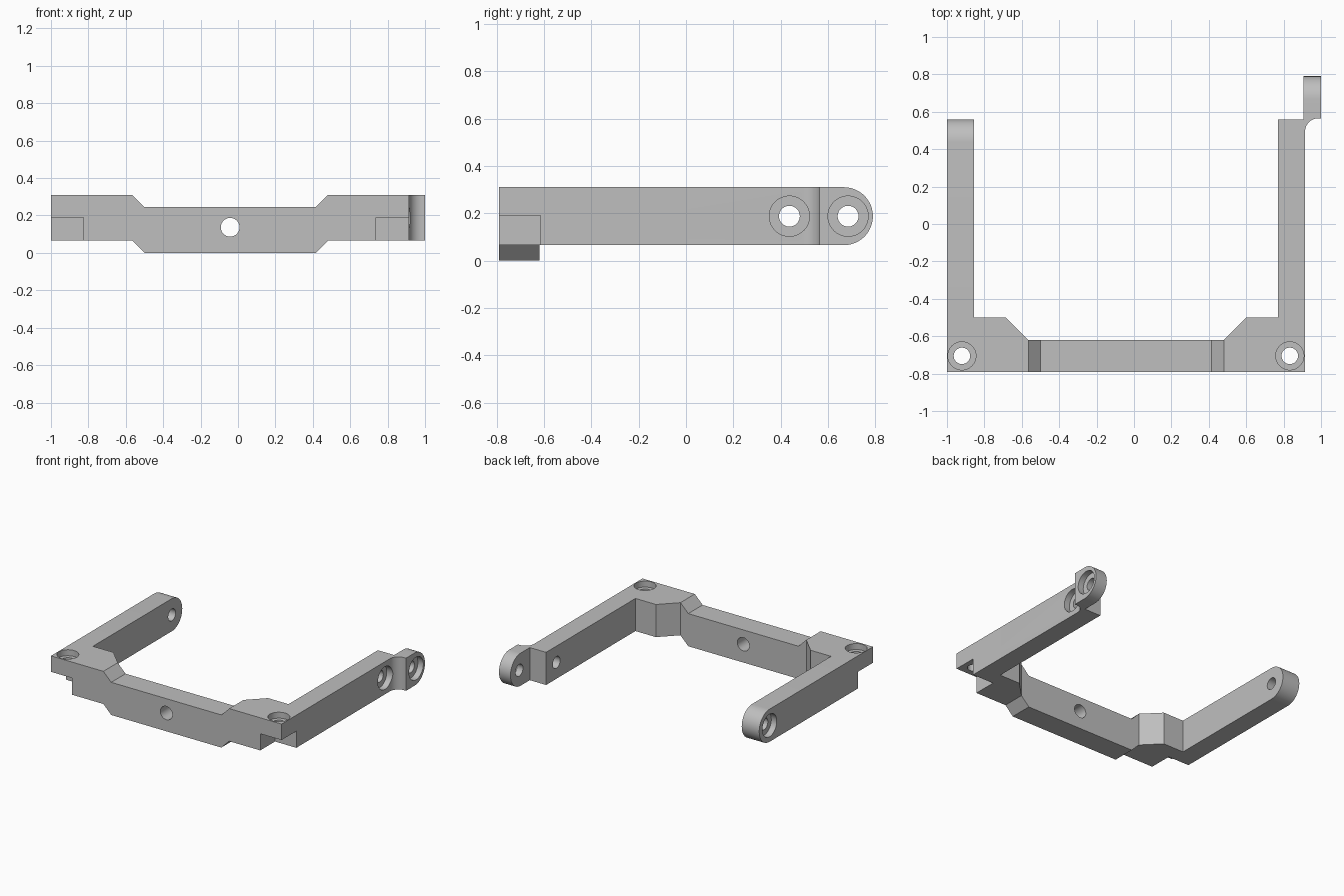
import bpy, bmesh, math
from mathutils import Matrix, Vector

cube = bpy.data.objects.get("Cube")
if cube:
    bpy.data.objects.remove(cube, do_unlink=True)

grey = bpy.data.materials.new("plain_grey")
grey.use_nodes = True
GREY = (0.52, 0.52, 0.52, 1)
grey.diffuse_color = GREY
grey.node_tree.nodes["Principled BSDF"].inputs["Base Color"].default_value = GREY

LOW, HIGH = 0.065, 0.31           # arm underside and top
MID = (LOW + HIGH) / 2
R_END = (HIGH - LOW) / 2
FRONT, BEAM_BACK, BLOCK_BACK, ARM_END = -0.79, -0.62, -0.5, 0.56

# Maps from a flat outline (u, v) and a depth w to model space
AXES = {"x": lambda u, v, w: (w, u, v),
        "y": lambda u, v, w: (u, w, v),
        "z": lambda u, v, w: (u, v, w)}


def prism(name, axis, outline, w0, w1):
    """Extrude an outline along an axis from w0 to w1."""
    bm = bmesh.new()
    place = AXES[axis]
    face = bm.faces.new([bm.verts.new(place(u, v, w0)) for u, v in outline])
    out = bmesh.ops.extrude_face_region(bm, geom=[face])
    moved = [g for g in out["geom"] if isinstance(g, bmesh.types.BMVert)]
    bmesh.ops.translate(bm, verts=moved, vec=Vector(place(0, 0, w1 - w0)))
    bmesh.ops.recalc_face_normals(bm, faces=bm.faces)
    mesh = bpy.data.meshes.new(name)
    bm.to_mesh(mesh)
    bm.free()
    mesh.materials.append(grey)
    obj = bpy.data.objects.new(name, mesh)
    bpy.context.collection.objects.link(obj)
    return obj


def arc(cu, cv, r, a0, a1, steps=24):
    angles = [math.radians(a0 + (a1 - a0) * i / steps) for i in range(steps + 1)]
    return [(cu + r * math.cos(a), cv + r * math.sin(a)) for a in angles]


def rect(u0, u1, v0, v1):
    return [(u0, v0), (u1, v0), (u1, v1), (u0, v1)]


def combine(base, other, operation):
    mod = base.modifiers.new(operation.lower(), "BOOLEAN")
    mod.operation, mod.solver, mod.object = operation, "EXACT", other
    bpy.context.view_layer.objects.active = base
    bpy.ops.object.modifier_apply(modifier=mod.name)
    bpy.data.objects.remove(other, do_unlink=True)


def bore(axis, u, v, r, w0, w1):
    cutter = prism("bore_cutter", axis, arc(u, v, r, 0, 352.5, 47), w0, w1)
    cutter.hide_render = True
    combine(frame, cutter, "DIFFERENCE")


# Front beam, dropped in the middle with sloped steps
frame = prism("mounting_frame", "y", [
    (-1, LOW), (-0.565, LOW), (-0.5, 0), (0.415, 0), (0.48, LOW), (0.915, LOW),
    (0.915, HIGH), (0.48, HIGH), (0.415, HIGH - LOW), (-0.5, HIGH - LOW),
    (-0.565, HIGH), (-1, HIGH)], FRONT, BEAM_BACK)

# Corner blocks with a slanted inner edge
for outer, inner, tip in ((-1, -0.685, -0.565), (0.915, 0.6, 0.48)):
    block = prism("corner_block", "z", [
        (outer, FRONT), (tip, FRONT), (tip, BEAM_BACK),
        (inner, BLOCK_BACK), (outer, BLOCK_BACK)], LOW, HIGH)
    combine(frame, block, "UNION")

# Right arm with a rounded end
right_arm = prism("right_arm", "x", [(FRONT, LOW)]
                  + arc(ARM_END - R_END, MID, R_END, -90, 90)
                  + [(FRONT, HIGH)], -1, -0.855)
combine(frame, right_arm, "UNION")

# Left arm, flaring outward through a hollow fillet
left_arm = prism("left_arm", "z", [(0.77, FRONT), (0.915, FRONT)]
                 + arc(0.985, 0.495, 0.07, 180, 90, 12)
                 + [(1, 0.565), (1, 0.6), (0.905, 0.6),
                    (0.905, ARM_END), (0.77, ARM_END)], LOW, HIGH)
combine(frame, left_arm, "UNION")

# Offset rounded tab at the end of the left arm
tab = prism("left_tab", "x", [(0.57, LOW)]
            + arc(0.79 - R_END, MID, R_END, -90, 90)
            + [(0.57, HIGH)], 0.905, 1)
combine(frame, tab, "UNION")

# Notches under the front corners
for x0, x1 in ((-1.1, -0.825), (0.738, 1.1)):
    notch = prism("notch_cutter", "z", rect(x0, x1, -0.9, -0.615), -0.1, 0.19)
    notch.hide_render = True
    combine(frame, notch, "DIFFERENCE")

# Counterbored screw holes in the corners
for x in (-0.92, 0.833):
    bore("z", x, -0.705, 0.075, HIGH - 0.045, 0.5)
    bore("z", x, -0.705, 0.044, -0.1, 0.5)

# Counterbored side holes: right arm, left arm, tab
for y, sink0, sink1, hole0, hole1 in (
        (0.437, -1.2, -0.955, -1.2, -0.7),
        (0.437, 0.87, 1.2, 0.7, 1.2),
        (0.685, 0.955, 1.2, 0.7, 1.2)):
    bore("x", y, MID, 0.085, sink0, sink1)
    bore("x", y, MID, 0.044, hole0, hole1)

# Plain hole through the middle of the beam
bore("y", -0.042, 0.137, 0.05, -1, -0.4)

bpy.ops.object.select_all(action="DESELECT")
frame.select_set(True)
bpy.context.view_layer.objects.active = frame
bpy.ops.object.shade_smooth_by_angle(angle=math.radians(25))
